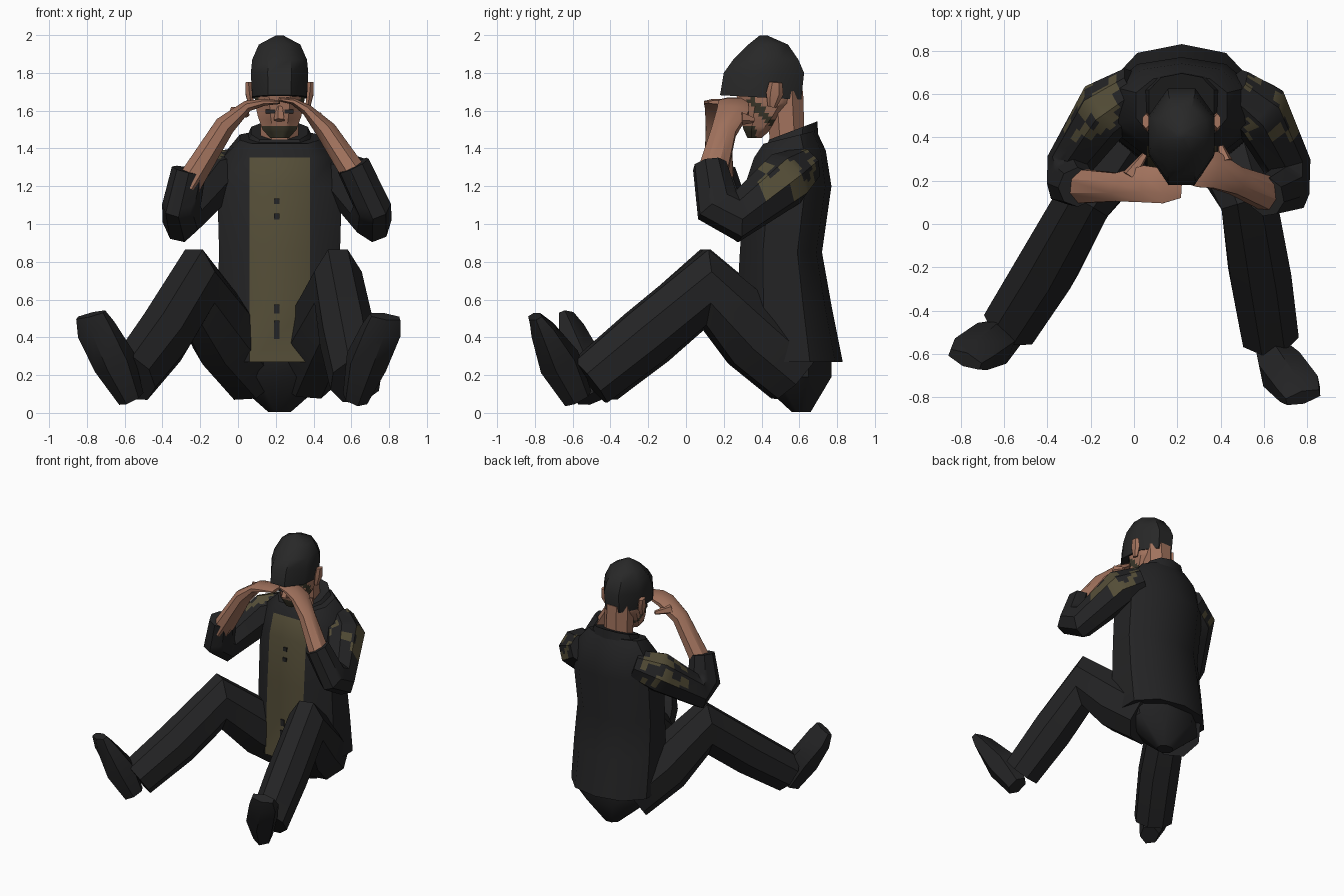
import bpy, bmesh, math
from mathutils import Vector, noise

CX = 0.22  # body centre line


def material(name, rgb):
    m = bpy.data.materials.new(name)
    m.diffuse_color = (*rgb, 1)
    return m


BLACK = material("black cloth", (0.017, 0.017, 0.018))
HAT = material("hat black", (0.021, 0.021, 0.021))
OLIVE = material("olive cloth", (0.088, 0.074, 0.038))
SKIN = material("skin", (0.36, 0.17, 0.11))
PAINT = material("dark face paint", (0.045, 0.040, 0.024))


def loft(name, rings, mats, rule=None, cuts=0, angle=40):
    """Skin closed rings of points, cap the ends, colour faces by rule."""
    bm = bmesh.new()
    vs = [[bm.verts.new(p) for p in r] for r in rings]
    n = len(vs[0])
    for a, b in zip(vs, vs[1:]):
        for i in range(n):
            j = (i + 1) % n
            bm.faces.new((a[i], a[j], b[j], b[i]))
    bm.faces.new(vs[0][::-1])
    bm.faces.new(vs[-1])
    bmesh.ops.recalc_face_normals(bm, faces=bm.faces)
    if cuts:
        quads = [f for f in bm.faces if len(f.verts) == 4]
        edges = list({e for f in quads for e in f.edges})
        bmesh.ops.subdivide_edges(bm, edges=edges, cuts=cuts, use_grid_fill=True)
    if rule:
        bm.normal_update()
        for f in bm.faces:
            f.material_index = rule(f.calc_center_median(), f.normal)
    me = bpy.data.meshes.new(name)
    bm.to_mesh(me)
    bm.free()
    for m in mats:
        me.materials.append(m)
    ob = bpy.data.objects.new(name, me)
    bpy.context.collection.objects.link(ob)
    bpy.ops.object.select_all(action='DESELECT')
    ob.select_set(True)
    bpy.context.view_layer.objects.active = ob
    bpy.ops.object.shade_smooth_by_angle(angle=math.radians(angle))
    return ob


def tube(path, side, n=8):
    """Rings along a path of (x, y, z, half width along side, half depth)."""
    pts = [Vector(p[:3]) for p in path]
    rings = []
    for k, p in enumerate(path):
        t = Vector()
        if k > 0:
            t += (pts[k] - pts[k - 1]).normalized()
        if k < len(pts) - 1:
            t += (pts[k + 1] - pts[k]).normalized()
        t.normalize()
        s = Vector(side)
        s = (s - t * s.dot(t)).normalized()
        u = t.cross(s)
        angs = [2 * math.pi * (i + 0.5) / n for i in range(n)]
        g = 1 / math.cos(math.pi / n)
        rings.append([pts[k] + s * math.cos(a) * g * p[3] + u * math.sin(a) * g * p[4]
                      for a in angs])
    return rings


def slab(z, yf, yb, hw, tilt=0.0):
    """Torso section: flat front panel, straight sides, rounded back."""
    d, f = yb - yf, min(0.16, hw * 0.7)
    half = [(f, yf), (hw, yf + d * 0.28), (hw, yf + d * 0.7), (hw * 0.62, yb - d * 0.07)]
    pts = half + [(0, yb)] + [(-x, y) for x, y in half[::-1]]
    return [Vector((CX + x, y, z + tilt * (y - (yf + yb) / 2))) for x, y in pts]


def oval(z, yf, yb, hw, tilt=0.0, n=8):
    c, r = (yf + yb) / 2, (yb - yf) / 2
    g = 1 / math.cos(math.pi / n)
    return [Vector((CX + hw * g * math.cos(a), c + r * g * math.sin(a), z + tilt * r * math.sin(a)))
            for a in (2 * math.pi * (i + 0.5) / n for i in range(n))]


def box(name, c, size, mat):
    x, y, z = (s / 2 for s in size)
    rings = [[Vector(c) + Vector((a, b, h)) for a, b in ((-x, -y), (x, -y), (x, y), (-x, y))]
             for h in (-z, z)]
    return loft(name, rings, [mat])


# Jacket with an olive front panel
loft("jacket", [slab(0.27, 0.25, 0.83, 0.33), slab(0.57, 0.27, 0.77, 0.33),
                slab(0.85, 0.285, 0.72, 0.32), slab(1.2, 0.31, 0.77, 0.33),
                slab(1.37, 0.36, 0.74, 0.29, 0.1), slab(1.46, 0.41, 0.69, 0.21, 0.25)],
     [BLACK, OLIVE], lambda c, n: int(n.y < -0.9 and abs(c.x - CX) < 0.05))
loft("collar", [slab(1.43, 0.42, 0.70, 0.18, 0.3), slab(1.495, 0.44, 0.695, 0.15, 0.38)], [BLACK])
for y, z, h in ((0.303, 1.12, 0.03), (0.296, 1.04, 0.03), (0.268, 0.55, 0.05), (0.262, 0.44, 0.1)):
    box("jacket_button", (CX - 0.015, y, z), (0.03, 0.012, h), BLACK)

# Seat of the trousers
loft("seat", [oval(0.005, 0.56, 0.66, 0.06), oval(0.19, 0.36, 0.77, 0.27),
              oval(0.34, 0.33, 0.77, 0.29)], [BLACK])

# Legs and shoes
LEGS = {
    "left": ((0.86, -0.5, 0),
             [(0.09, 0.58, 0.22, 0.17, 0.18), (-0.07, 0.36, 0.41, 0.17, 0.19),
              (-0.235, 0.1, 0.665, 0.13, 0.2), (-0.40, -0.2, 0.4, 0.14, 0.155),
              (-0.565, -0.46, 0.185, 0.13, 0.14)],
             (1, -0.35, 0),
             [(-0.565, -0.50, 0.075, 0.06, 0.07), (-0.655, -0.55, 0.27, 0.1, 0.1),
              (-0.75, -0.60, 0.44, 0.1, 0.06), (-0.78, -0.625, 0.52, 0.08, 0.03)]),
    "right": ((1, 0.2, 0),
              [(0.35, 0.58, 0.22, 0.17, 0.18), (0.43, 0.36, 0.41, 0.17, 0.19),
               (0.53, 0.1, 0.665, 0.13, 0.2), (0.58, -0.22, 0.4, 0.14, 0.155),
               (0.625, -0.51, 0.165, 0.13, 0.14)],
              (1, 0.2, 0),
              [(0.62, -0.57, 0.075, 0.06, 0.07), (0.68, -0.67, 0.27, 0.1, 0.1),
               (0.76, -0.76, 0.44, 0.1, 0.06), (0.78, -0.80, 0.51, 0.08, 0.03)]),
}
for s, (side, leg, toe_side, shoe) in LEGS.items():
    loft(s + "_trouser_leg", tube(leg, side), [BLACK])
    loft(s + "_shoe", tube(shoe, toe_side, 6), [BLACK])


# Sleeves with camouflage patches on the shoulders
def camo(c, n):
    out = abs(c.x - CX) > 0.3 and n.z > -0.25
    return int(out and 1.15 < c.z < 1.43 and 0.4 < c.y < 0.68
               and noise.noise(c * 9) > -0.12)


ARMS = {
    "left": ((-0.9, 0.35, 0.2),
             [(0.02, 0.62, 1.30, 0.11, 0.1), (-0.13, 0.53, 1.24, 0.13, 0.14),
              (-0.295, 0.28, 1.04, 0.1, 0.13), (-0.3, 0.2, 1.1, 0.09, 0.12),
              (-0.26, 0.17, 1.285, 0.085, 0.085)],
             [(-0.27, 0.175, 1.2, 0.08, 0.07), (-0.07, 0.17, 1.52, 0.065, 0.055),
              (0.05, 0.185, 1.625, 0.085, 0.03), (0.14, 0.175, 1.645, 0.08, 0.018),
              (0.22, 0.17, 1.645, 0.05, 0.01)],
             [(-0.02, 0.22, 1.59, 0.03, 0.03), (0.05, 0.32, 1.58, 0.012, 0.012)]),
    "right": ((-0.93, -0.15, -0.35),
              [(0.45, 0.62, 1.30, 0.11, 0.1), (0.575, 0.53, 1.24, 0.13, 0.14),
               (0.705, 0.27, 1.04, 0.1, 0.13), (0.71, 0.165, 1.1, 0.09, 0.12),
               (0.61, 0.125, 1.31, 0.085, 0.085)],
              [(0.64, 0.13, 1.23, 0.08, 0.07), (0.47, 0.20, 1.49, 0.065, 0.055),
               (0.37, 0.25, 1.6, 0.085, 0.03), (0.29, 0.25, 1.65, 0.08, 0.018),
               (0.22, 0.24, 1.66, 0.05, 0.01)],
              [(0.42, 0.29, 1.56, 0.03, 0.03), (0.40, 0.36, 1.55, 0.012, 0.012)]),
}
for s, (side, sleeve, arm, thumb) in ARMS.items():
    loft(s + "_sleeve", tube(sleeve, side), [BLACK, OLIVE], camo, cuts=4)
    loft(s + "_forearm_and_hand", tube(arm, (0, 1, 0)), [SKIN])
    loft(s + "_thumb", tube(thumb, (0, 0, 1), 5), [SKIN])


# Neck and head with painted jaw and cheeks
def paint(c, n):
    jaw = c.z < 1.525 and c.y < 0.37
    cheek = abs(c.z - (1.64 - 1.1 * (c.y - 0.36))) < 0.03 and c.y > 0.33
    return int(jaw or cheek)


loft("neck", tube([(CX, 0.54, 1.38, 0.1, 0.09), (CX, 0.52, 1.70, 0.1, 0.1)], (1, 0, 0)), [SKIN])
loft("head", [oval(1.455, 0.325, 0.40, 0.05), oval(1.50, 0.305, 0.45, 0.09),
              oval(1.57, 0.285, 0.53, 0.115), oval(1.64, 0.275, 0.59, 0.13),
              oval(1.72, 0.26, 0.6, 0.135)], [SKIN, PAINT], paint, cuts=3)
loft("nose", tube([(CX, 0.29, 1.62, 0.015, 0.015), (CX, 0.27, 1.55, 0.025, 0.025)],
                  (1, 0, 0), 5), [SKIN])
for sx in (-1, 1):
    box("eye", (CX + sx * 0.05, 0.282, 1.595), (0.05, 0.012, 0.022), BLACK)
    loft("ear", tube([(CX + sx * 0.15, 0.455, 1.62, 0.012, 0.02),
                      (CX + sx * 0.16, 0.47, 1.69, 0.02, 0.04),
                      (CX + sx * 0.165, 0.475, 1.75, 0.015, 0.03)], (1, 0, 0), 6), [SKIN])

# Knitted hat
loft("hat", [oval(1.67, 0.18, 0.61, 0.145, -0.06), oval(1.80, 0.20, 0.625, 0.152),
             oval(1.87, 0.25, 0.595, 0.145), oval(1.95, 0.33, 0.54, 0.11),
             oval(1.998, 0.39, 0.43, 0.02)], [HAT])
